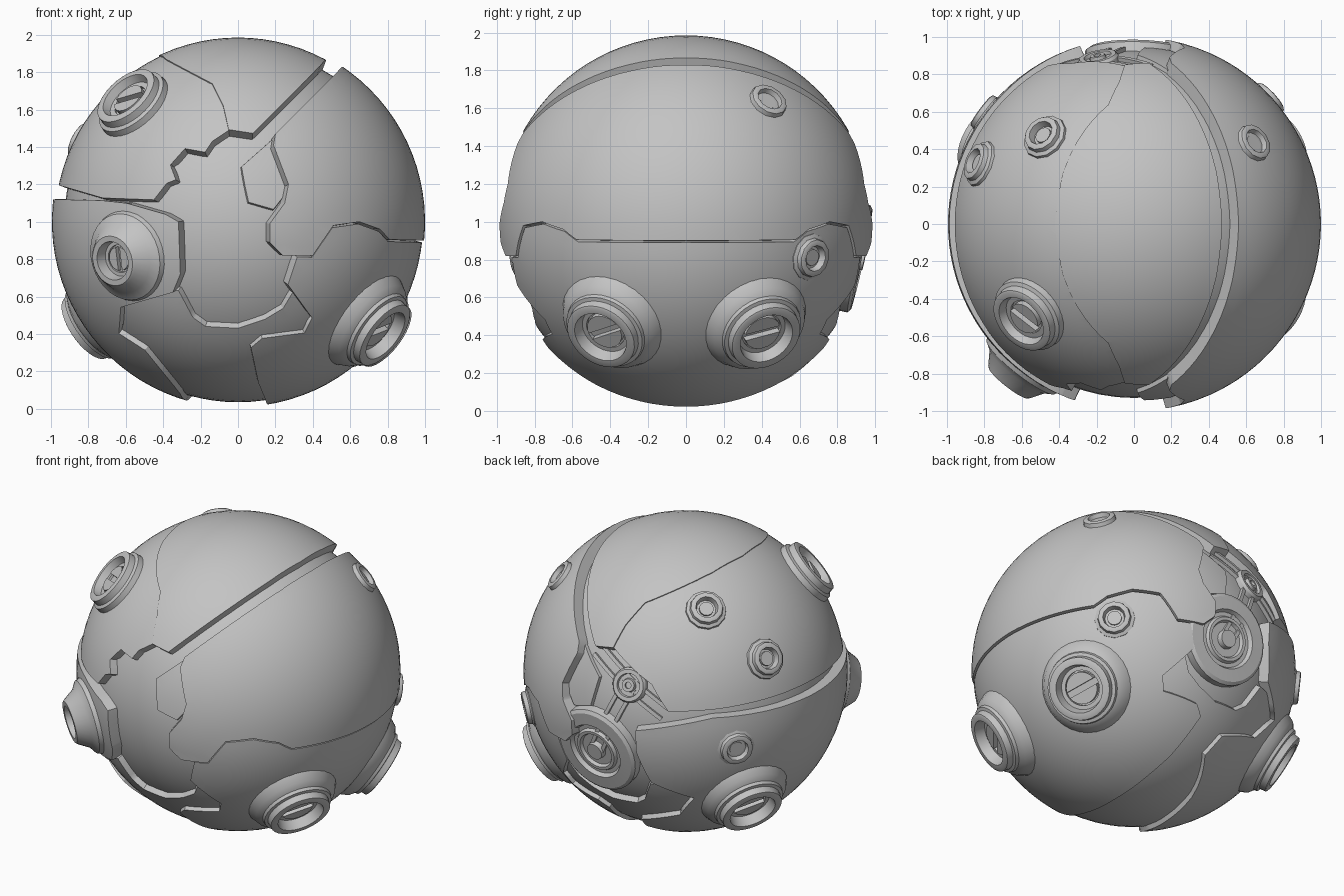
import bpy, bmesh, math
from mathutils import Vector, Matrix

cube = bpy.data.objects.get("Cube")
if cube:
    bpy.data.objects.remove(cube)

CENTRE = Vector((0, 0, 1))
made = []
grey = bpy.data.materials.new("plain_grey")
grey.use_nodes = True
tone = (0.55, 0.55, 0.55, 1)
grey.diffuse_color = tone
grey.node_tree.nodes["Principled BSDF"].inputs["Base Color"].default_value = tone


def finish(bm, name):
    bmesh.ops.recalc_face_normals(bm, faces=bm.faces[:])
    mesh = bpy.data.meshes.new(name)
    bm.to_mesh(mesh)
    bm.free()
    mesh.materials.append(grey)
    obj = bpy.data.objects.new(name, mesh)
    obj.location = CENTRE
    bpy.context.collection.objects.link(obj)
    made.append(obj)
    return obj


def on_sphere(path, side, closed=False):
    """Project an x-z path to the front (-1) or back (+1) of the unit sphere."""
    pts = []
    pairs = list(zip(path, path[1:] + path[:1])) if closed else list(zip(path, path[1:]))
    for a, b in pairs:
        a, b = Vector(a), Vector(b)
        n = max(1, math.ceil((b - a).length / 0.05))
        for i in range(n):
            pts.append(a.lerp(b, i / n))
    if not closed:
        pts.append(Vector(path[-1]))
    out = []
    for p in pts:
        y = math.sqrt(max(0, 1 - p.length_squared))
        out.append(Vector((p.x, side * y, p.y)).normalized())
    return out


def wrap(front, back=None):
    """Closed loop over the front and back of the ball."""
    f, b = on_sphere(front, -1), on_sphere(back or front, 1)
    return f + b[::-1]


def plate(name, loop, axis, radius, base=0.9, slope=0.012):
    """Curved armour plate filling a loop on the sphere, with sloped walls."""
    axis = Vector(axis).normalized()
    u = axis.cross(Vector((0, 1, 0)))
    u = u.normalized() if u.length > 0.3 else Vector((1, 0, 0))
    v = axis.cross(u).normalized()
    u = v.cross(axis)
    bm = bmesh.new()
    flat = []
    for p in loop:
        q = p / max(p.dot(axis), 0.03)
        if not flat or (q - flat[-1]).length > 0.004:
            flat.append(q)
    if (flat[0] - flat[-1]).length < 0.004:
        flat.pop()
    bm.faces.new([bm.verts.new(q) for q in flat])
    # great-circle cuts turn the flat outline into a fine grid
    for d in (u, v):
        for deg in range(-84, 85, 4):
            t = math.radians(deg)
            normal = d * math.cos(t) - axis * math.sin(t)
            bmesh.ops.bisect_plane(bm, geom=bm.verts[:] + bm.edges[:] + bm.faces[:],
                                   plane_co=(0, 0, 0), plane_no=normal, dist=1e-5)
    for w in bm.verts:
        w.co = w.co.normalized() * radius
    bmesh.ops.remove_doubles(bm, verts=bm.verts[:], dist=0.001)
    rim = [e for e in bm.edges if len(e.link_faces) == 1]
    out = {}
    for e in rim:
        mid = (e.verts[0].co + e.verts[1].co) / 2
        side = (e.verts[1].co - e.verts[0].co).cross(mid).normalized()
        if side.dot(e.link_faces[0].calc_center_median() - mid) > 0:
            side = -side
        for w in e.verts:
            out[w] = out.get(w, Vector()) + side
    low = {w: bm.verts.new(w.co * (base / radius) + o.normalized() * slope if o.length > 0 else w.co * base)
           for w, o in out.items()}
    for e in rim:
        a, b = e.verts
        bm.faces.new((a, b, low[b], low[a]))
    return finish(bm, name)


def facing(direction):
    """Rotation taking z to a direction, with local x kept level."""
    z = Vector(direction).normalized()
    x = Vector((0, 0, 1)).cross(z).normalized()
    return Matrix((x, z.cross(x), z)).transposed().to_4x4()


def lathe(name, direction, profile, sides):
    bm = bmesh.new()
    rings = []
    for r, h in profile:
        count = sides if r else 1
        rings.append([bm.verts.new((r * math.cos(2 * math.pi * i / sides),
                                    r * math.sin(2 * math.pi * i / sides), h)) for i in range(count)])
    for a, b in zip(rings, rings[1:]):
        for i in range(sides):
            j = (i + 1) % sides
            if len(b) == 1:
                bm.faces.new((a[i], a[j], b[0]))
            else:
                bm.faces.new((a[i], a[j], b[j], b[i]))
    bm.transform(facing(direction))
    return finish(bm, name)


def screw(name, direction, r, h, turn):
    """Two half discs with a slot between them."""
    bm = bmesh.new()
    for s in (0, math.pi):
        arc = [(s + 0.2 + (math.pi - 0.4) * i / 10) for i in range(11)]
        face = bm.faces.new([bm.verts.new((r * math.cos(t), r * math.sin(t), h)) for t in arc])
        ext = bmesh.ops.extrude_face_region(bm, geom=[face])
        for w in ext["geom"]:
            if isinstance(w, bmesh.types.BMVert):
                w.co.z -= 0.04
    bm.transform(facing(direction) @ Matrix.Rotation(turn, 4, "Z"))
    return finish(bm, name)


# inner ball
bm = bmesh.new()
bmesh.ops.create_uvsphere(bm, u_segments=64, v_segments=32, radius=0.93)
finish(bm, "inner_ball")

# armour plates
seam = [(-.43, .903), (-.14, .75), (-.08, .63), (-.05, .50)]
plate("crown_plate", wrap([(.48, .88), (.08, .48)] + seam[::-1]), (0, 0, 1), 0.985)
plate("upper_side_plate", wrap(
    seam + [(-.14, .44), (-.18, .38), (-.29, .40), (-.37, .31), (-.34, .23), (-.39, .21),
            (-.46, .12), (-.74, .13), (-.98, .2)],
    seam + [(-.35, .33), (-.47, .17), (-.72, .18), (-.98, .2)]), (-.8, 0, .6), 0.978)
plate("lower_side_plate", wrap(
    [(-.99, .12), (-.74, .115), (-.6, .10), (-.39, .04), (-.32, 0), (-.31, -.28), (-.35, -.38),
     (-.63, -.46), (-.64, -.6), (-.5, -.69), (-.28, -.96)],
    [(-.99, .12), (-.7, .13), (-.29, .03), (-.29, -.12), (-.35, -.34), (-.55, -.46), (-.42, -.62),
     (-.14, -.72), (-.1, -.82), (-.28, -.96)]), (-.85, 0, -.5), 0.995)
step = [(.40, -.18), (.51, -.02), (.65, 0), (.76, -.04), (.81, -.095), (1, -.1)]
plate("big_side_plate", wrap(
    [(.56, .83), (.2, .47), (.19, .41), (.27, .2), (.25, .1), (.17, -.01), (.17, -.11),
     (.24, -.18)] + step), (.85, 0, .4), 1.0)
plate("low_corner_plate", wrap(
    [(x, z - .012) for x, z in step[::-1]] +
    [(.32, -.19), (.27, -.34), (.40, -.52), (.36, -.6), (.13, -.63), (.07, -.68), (.11, -.87),
     (.16, -.987)]), (.6, 0, -.7), 0.99)
plate("belly_strip", wrap(
    [(-.75, -.66), (-.6, -.38), (-.33, -.38), (-.25, -.53), (-.18, -.58), (0, -.59), (.15, -.54),
     (.25, -.48), (.31, -.38), (.6, -.4), (.75, -.66)]), (0, 0, -1), 0.965)
for side, word in ((-1, "front"), (1, "back")):
    plate(word + "_inlay", on_sphere(
        [(.02, .31), (.19, .46), (.3, .2), (.2, .07), (.06, .11), (.04, .2)], side, True),
        (.15, side, .2), 0.95)

# large ports with slotted screws: outer profile, screw radius and height
big = [(.29, .94), (.26, 1.0), (.225, 1.025), (.22, 1.045), (.2, 1.05), (.195, 1.09), (.185, 1.095),
       (.15, 1.095), (.135, 1.03), (.11, 1.03), (.11, 1.01), (0, 1.01)]
flat_port = [(.215, .94), (.21, .99), (.19, 1.0), (.185, 1.04), (.175, 1.045), (.145, 1.045),
             (.13, 1.0), (.1, 1.0), (.1, .985), (0, .985)]
snout = [(.25, .95), (.235, .99), (.19, 1.02), (.145, 1.09), (.135, 1.1), (.105, 1.1),
         (.095, 1.04), (.075, 1.04), (.075, 1.02), (0, 1.02)]
ports = [("side_port_front", (.75, -.43, -.58), big, .1, 1.045),
         ("side_port_back", (.75, .40, -.58), big, .1, 1.045),
         ("far_side_port", (-.76, .42, -.53), big, .1, 1.045),
         ("brow_port", (-.57, -.49, .64), flat_port, .09, 1.02),
         ("cheek_port", (-.61, -.77, -.19), snout, .065, 1.045)]
for name, d, profile, r, h in ports:
    lathe(name, d, profile, 32)
    screw(name + "_screw", d, r, h, math.pi / 2 if name == "cheek_port" else 0.3)

# small faceted ports
small = [(.13, .95), (.125, .985), (.105, .995), (.1, 1.02), (.09, 1.025), (.07, 1.025),
         (.06, .985), (.045, .985), (.045, 1.0), (0, 1.0)]
for i, d in enumerate([(-.487, .476, .73), (-.84, .33, .43), (.635, .43, .63),
                       (-.79, .59, -.09), (.72, .67, -.19)]):
    lathe(f"small_port_{i + 1}", d, small, 12)

# rear turntable and hub
hub = Vector((-.2, .92, .3)).normalized()
disc = Vector((.03, .98, -.21)).normalized()
lathe("rear_disc", disc, [(.29, .85), (.29, .935), (.27, .95), (.19, .955), (.175, .93), (.15, .93),
                          (.14, .95), (.12, .95), (.11, .93), (.06, .93), (.055, .965), (0, .965)], 32)
lathe("rear_hub", hub, [(.115, .86), (.11, .95), (.1, .965), (.075, .965), (.07, .945), (.045, .945),
                        (.04, .97), (.02, .97), (.02, .955), (0, .955)], 20)


def rail(name, a, b, offset):
    """Thin raised strip following the ball from a to b."""
    across = a.cross(b).normalized()
    bm = bmesh.new()
    rows = []
    for i in range(9):
        p = a.lerp(b, i / 8).normalized()
        rows.append([bm.verts.new(p * h + across * (offset + s))
                     for s, h in ((-.012, .91), (-.012, .95), (.012, .95), (.012, .91))])
    for r, q in zip(rows, rows[1:]):
        for k in range(3):
            bm.faces.new((r[k], r[k + 1], q[k + 1], q[k]))
    finish(bm, name)


for word, end in (("upper", (.08, .87, .46)), ("lower", disc), ("outer", (-.45, .88, .14))):
    for s in (-1, 1):
        rail(f"{word}_rail_{'a' if s < 0 else 'b'}", hub, Vector(end).normalized(), s * .04)

# smooth shading with sharp edges
bpy.ops.object.select_all(action="DESELECT")
for obj in made:
    obj.select_set(True)
bpy.context.view_layer.objects.active = made[0]
bpy.ops.object.shade_smooth_by_angle(angle=math.radians(30))
